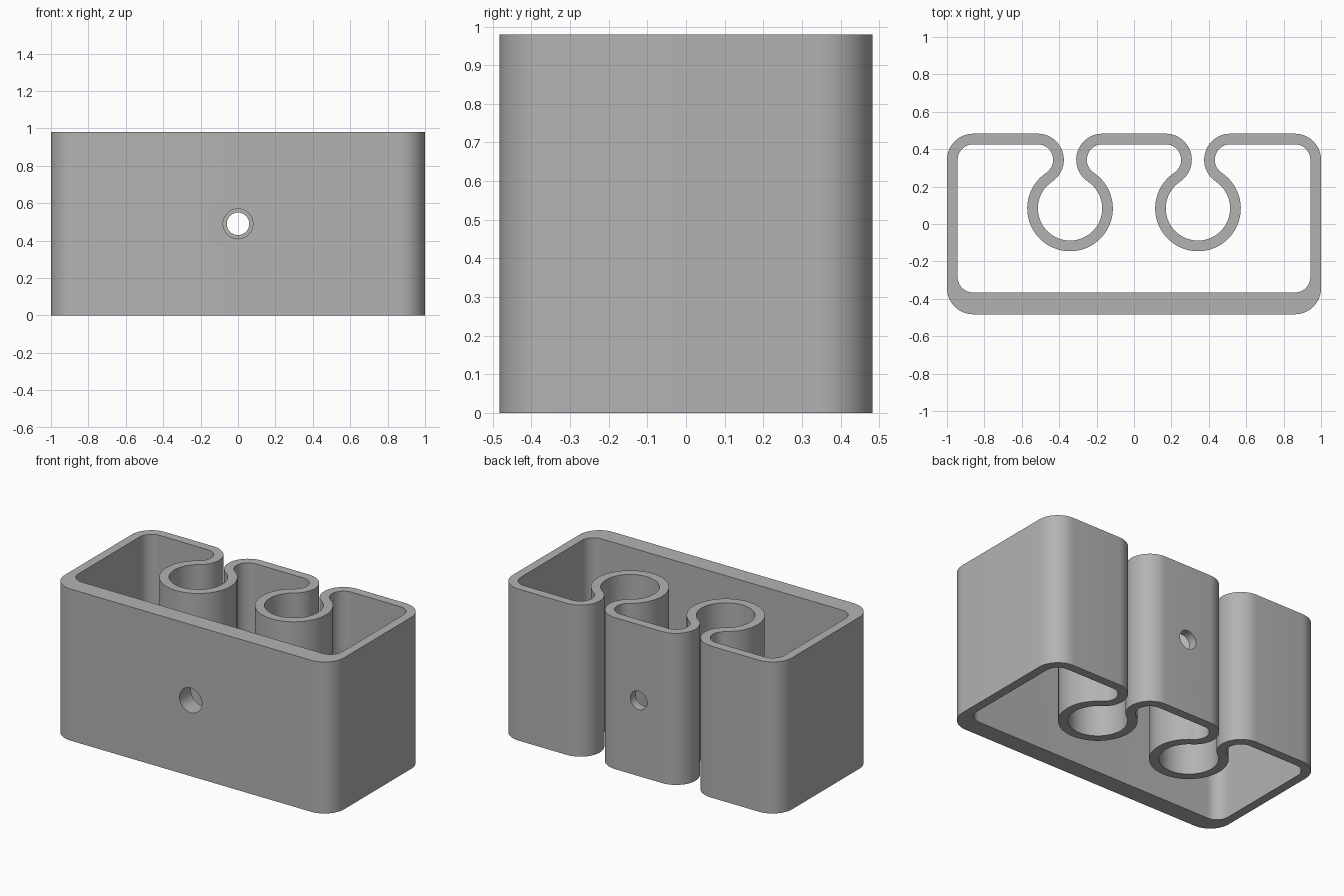
import bpy, bmesh, math

cube = bpy.data.objects.get("Cube")
if cube:
    bpy.data.objects.remove(cube, do_unlink=True)

HEIGHT = 0.98
BACK, SIDE = 0.343, 0.86          # centres of the rounded corners
OUT_R, IN_R = 0.14, 0.083         # outside and inside bend radii
CLIP_X, LIP = 0.342, 0.173        # clip channel centre, offset of its lips
CLIP_IN = 0.172                   # channel bore radius
SPAN = OUT_R + CLIP_IN            # bends meet the channel tangentially
DROP = math.sqrt(SPAN ** 2 - LIP ** 2)
TILT = math.degrees(math.atan2(DROP, LIP))

grey = bpy.data.materials.new("Grey")
grey.use_nodes = True
colour = (0.45, 0.45, 0.45, 1)
grey.diffuse_color = colour
grey.node_tree.nodes["Principled BSDF"].inputs["Base Color"].default_value = colour


def arc(cx, cy, r, start, end, steps):
    angles = [math.radians(start + (end - start) * i / steps) for i in range(steps + 1)]
    return [(cx + r * math.cos(a), cy + r * math.sin(a)) for a in angles]


def outline(bend, channel, front):
    """Closed outline: back wall with two clip channels, then the front corners."""
    pts = arc(-SIDE, BACK, bend, 180, 90, 12)
    for cx in (-CLIP_X, CLIP_X):
        pts += arc(cx - LIP, BACK, bend, 90, -TILT, 20)
        pts += arc(cx, BACK - DROP, channel, 180 - TILT, 360 + TILT, 48)[1:-1]
        pts += arc(cx + LIP, BACK, bend, 180 + TILT, 90, 20)
    pts += arc(SIDE, BACK, bend, 90, 0, 12)
    pts += arc(SIDE, front, bend, 0, -90, 12)
    pts += arc(-SIDE, front, bend, -90, -180, 12)
    return pts


# Extruded wall section; the front wall is twice as thick
outer = outline(OUT_R, CLIP_IN, -BACK)
inner = outline(IN_R, SPAN - IN_R, -0.283)
bm = bmesh.new()
rings = [[bm.verts.new((x, y, z)) for x, y in pts]
         for pts, z in ((outer, 0), (outer, HEIGHT), (inner, HEIGHT), (inner, 0))]
count = len(outer)
for k in range(4):
    a, b = rings[k], rings[(k + 1) % 4]
    for i in range(count):
        j = (i + 1) % count
        bm.faces.new((a[i], a[j], b[j], b[i]))
bmesh.ops.recalc_face_normals(bm, faces=bm.faces)
mesh = bpy.data.meshes.new("clip_body")
bm.to_mesh(mesh)
bm.free()
body = bpy.data.objects.new("clip_body", mesh)
bpy.context.collection.objects.link(body)
mesh.materials.append(grey)

# Screw holes through the front and back walls
for name, y, radius in (("front_hole", -0.42, 0.08), ("back_hole", 0.45, 0.06)):
    bpy.ops.mesh.primitive_cylinder_add(vertices=48, radius=radius, depth=0.3,
                                        location=(0, y, HEIGHT / 2),
                                        rotation=(math.pi / 2, 0, 0))
    cutter = bpy.context.object
    cutter.name = name + "_cutter"
    cutter.data.materials.append(grey)
    cut = body.modifiers.new(name, 'BOOLEAN')
    cut.operation = 'DIFFERENCE'
    cut.solver = 'EXACT'
    cut.object = cutter
    bpy.ops.object.select_all(action='DESELECT')
    body.select_set(True)
    bpy.context.view_layer.objects.active = body
    bpy.ops.object.modifier_apply(modifier=name)
    bpy.data.objects.remove(cutter, do_unlink=True)

bpy.ops.object.shade_smooth_by_angle(angle=math.radians(30))
